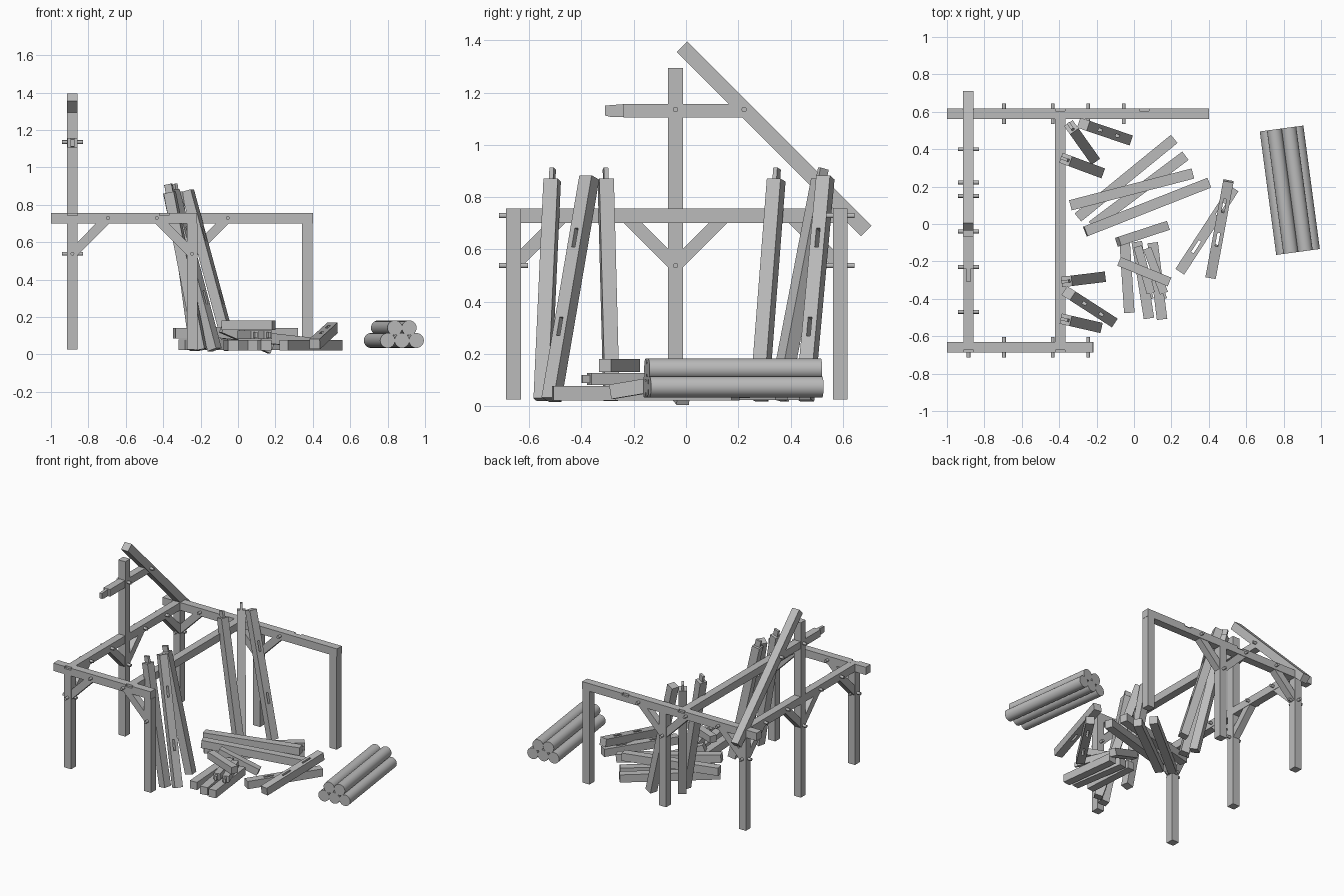
import bpy, bmesh
from mathutils import Vector, Matrix

if "Cube" in bpy.data.objects:
    bpy.data.objects.remove(bpy.data.objects["Cube"], do_unlink=True)

W = 0.056          # timber thickness
BEAM_Z = 0.729     # centre height of the main beams
PEG_Z = 0.538      # peg height on the posts
KNEE = 0.19        # reach of a knee brace
LEFT, MID, RIGHT = -0.885, -0.245, 0.37
FRONT, CENTRE, BACK = -0.66, -0.04, 0.59
TIE_X = -0.395

wood = bpy.data.materials.new("grey_wood")
wood.use_nodes = True
grey = (0.5, 0.5, 0.5, 1)
wood.diffuse_color = grey
wood.node_tree.nodes["Principled BSDF"].inputs["Base Color"].default_value = grey


def frame(a, b):
    """Matrix at the middle of a-b: z along the piece, x to the side, y upward."""
    a, b = Vector(a), Vector(b)
    d = (b - a).normalized()
    side = d.cross(Vector((0, 0, 1)))
    side = side.normalized() if side.length > 1e-3 else Vector((1, 0, 0))
    up = side.cross(d)
    m = Matrix((side, up, d)).transposed().to_4x4()
    m.translation = (a + b) / 2
    return m, (b - a).length


def add_box(bm, size, centre=(0, 0, 0)):
    m = Matrix.Translation(centre) @ Matrix.Diagonal((*size, 1))
    bmesh.ops.create_cube(bm, size=1, matrix=m)


def finish(name, bm, matrix):
    mesh = bpy.data.meshes.new(name)
    bm.to_mesh(mesh)
    bm.free()
    mesh.materials.append(wood)
    obj = bpy.data.objects.new(name, mesh)
    obj.matrix_world = matrix
    bpy.context.collection.objects.link(obj)
    return obj


def cut(obj, boxes):
    """Subtract boxes (size, centre), given in the piece's own frame."""
    bm = bmesh.new()
    for size, centre in boxes:
        add_box(bm, size, centre)
    cutter = finish("cutter", bm, obj.matrix_world.copy())
    cutter.hide_render = True
    mod = obj.modifiers.new("cut", 'BOOLEAN')
    mod.object, mod.solver = cutter, 'EXACT'
    bpy.context.view_layer.update()
    deps = bpy.context.evaluated_depsgraph_get()
    mesh = bpy.data.meshes.new_from_object(obj.evaluated_get(deps))
    obj.modifiers.clear()
    obj.data = mesh
    bpy.data.objects.remove(cutter, do_unlink=True)


def timber(name, a, b, w=W, tenon=0, slots=()):
    """Square timber from a to b, with a thin end tenon and through mortises."""
    m, length = frame(a, b)
    bm = bmesh.new()
    add_box(bm, (w, w, length))
    if tenon:
        add_box(bm, (w * 0.3, w * 0.7, tenon), (0, 0, (length + tenon) / 2))
    obj = finish(name, bm, m)
    if slots:
        cut(obj, [((0.015, 0.2, 0.075), (0, 0, (t - 0.5) * length)) for t in slots])
    return obj


def rod(name, a, b, r, sides):
    m, length = frame(a, b)
    bm = bmesh.new()
    bmesh.ops.create_cone(bm, cap_ends=True, segments=sides,
                          radius1=r, radius2=r, depth=length)
    for f in bm.faces:
        f.smooth = len(f.verts) == 4
    return finish(name, bm, m)


def peg(x, y, z, axis):
    d = Vector((0.055, 0, 0)) if axis == 'x' else Vector((0, 0.055, 0))
    c = Vector((x, y, z))
    rod("peg", c - d, c + d, 0.01, 12)


def knee(x, y, axis, sign):
    """Diagonal brace from post to beam, pegged at the beam."""
    step = Vector((sign, 0, 0)) if axis == 'x' else Vector((0, sign, 0))
    foot = Vector((x, y, PEG_Z))
    head = foot + step * KNEE + Vector((0, 0, BEAM_Z - PEG_Z))
    d = (head - foot).normalized() * 0.015
    timber("knee_brace", foot + d, head - d, 0.05)
    peg(*head, 'y' if axis == 'x' else 'x')


# Posts
for x, y in [(LEFT, FRONT), (LEFT, BACK), (MID, FRONT), (MID, BACK), (RIGHT, BACK)]:
    timber("post", (x, y, 0.025), (x, y, BEAM_Z - W / 2))
timber("king_post", (LEFT, CENTRE, 0.025), (LEFT, CENTRE, 1.293))

# Long beams with end tenons and pockets in the outer top edge
front_beam = timber("front_beam", (-1, FRONT, BEAM_Z), (-0.22, FRONT, BEAM_Z), tenon=0.033)
back_beam = timber("back_beam", (-1, BACK, BEAM_Z), (0.40, BACK, BEAM_Z), tenon=0.033)
pocket = (0.03, 0.03, 0.052)
cut(front_beam, [(pocket, (0.028, 0.028, x + 0.61)) for x in (LEFT, TIE_X)])
cut(back_beam, [(pocket, (-0.028, 0.028, x + 0.30)) for x in (TIE_X, 0.055)])

# Cross beams
for x in (LEFT, TIE_X):
    timber("cross_beam", (x, FRONT - 0.01, BEAM_Z), (x, BACK + 0.01, BEAM_Z), W - 0.001)

# Knee braces and post pegs
for y in (FRONT, BACK):
    knee(LEFT, y, 'x', 1)
    knee(MID, y, 'x', -1)
    knee(LEFT, y, 'y', 1 if y < 0 else -1)
    for x in (LEFT, MID):
        peg(x, y, PEG_Z, 'y')
    peg(LEFT, y, PEG_Z, 'x')
knee(MID, BACK, 'x', 1)
for s in (-1, 1):
    knee(LEFT, CENTRE, 'y', s)
peg(LEFT, CENTRE, PEG_Z, 'x')

# Roof tie with a slanted lap tongue, and rafter
TIE_Z = 1.131
timber("roof_tie", (LEFT, -0.24, TIE_Z), (LEFT, 0.225, TIE_Z), 0.052)
bm = bmesh.new()
profile = [(-0.31, 1.15), (-0.31, 1.112), (-0.285, 1.106), (-0.23, 1.106), (-0.23, 1.156)]
face = bm.faces.new([bm.verts.new((LEFT - 0.01, y, z)) for y, z in profile])
ext = bmesh.ops.extrude_face_region(bm, geom=[face])
bmesh.ops.translate(bm, vec=(0.02, 0, 0),
                    verts=[v for v in ext["geom"] if isinstance(v, bmesh.types.BMVert)])
bmesh.ops.recalc_face_normals(bm, faces=bm.faces[:])
finish("tie_tongue", bm, Matrix())
timber("rafter", (LEFT, 0.69, 0.67), (LEFT, -0.015, 1.375))
for y in (CENTRE, 0.222):
    peg(LEFT, y, TIE_Z + 0.004, 'x')

# Leaning timbers: tenoned posts and mortised beams
for foot, head in [((-0.20, -0.55), (-0.365, -0.512)), ((-0.18, -0.285), (-0.36, -0.307)),
                   ((-0.19, 0.28), (-0.365, 0.345)), ((-0.22, 0.355), (-0.335, 0.517))]:
    timber("leaning_post", (*foot, 0.025), (*head, 0.865), tenon=0.045)
for foot, head in [((-0.125, -0.515), (-0.35, -0.37)), ((-0.04, 0.455), (-0.27, 0.533))]:
    timber("leaning_beam", (*foot, 0.025), (*head, 0.875), slots=(0.32, 0.72))

# Stacked long timbers
timber("stack_timber", (-0.30, 0.035, 0.052), (0.215, 0.455, 0.052))
timber("stack_timber", (-0.225, -0.01, 0.052), (0.275, 0.365, 0.052))
timber("stack_timber", (-0.34, 0.10, 0.112), (0.315, 0.27, 0.112))
timber("stack_timber", (-0.26, -0.04, 0.132), (0.40, 0.22, 0.06))

# Short timber pile
for a, b in [((-0.05, -0.09), (-0.025, -0.475)), ((0.015, -0.095), (0.08, -0.505)),
             ((0.10, -0.10), (0.15, -0.51))]:
    timber("short_timber", (*a, 0.05), (*b, 0.05))
timber("short_timber", (-0.08, -0.20, 0.155), (0.19, -0.31, 0.155), 0.05)
timber("short_timber", (-0.085, -0.095, 0.14), (0.175, -0.01, 0.028), 0.05)
for a, b in [((0.02, -0.12), (0.09, -0.37)), ((0.07, -0.13), (0.16, -0.37))]:
    timber("loose_brace", (*a, 0.104), (*b, 0.104), 0.045, tenon=0.03)

# Mortised beams lying crossed
timber("lying_beam", (0.245, -0.255, 0.05), (0.535, 0.19, 0.05), slots=(0.3, 0.75))
timber("lying_beam", (0.41, -0.285, 0.055), (0.505, 0.23, 0.142), slots=(0.4, 0.75))

# Log pile
log_dir = Vector((-0.088, 0.66, 0))
across = Vector((0.077, 0.0105, 0))
first = Vector((0.80, -0.16, 0.074))
for row, count in enumerate((3, 2)):
    for i in range(count):
        start = first + across * (i + row / 2) + Vector((0, 0, 0.068 * row))
        rod("log", start, start + log_dir, 0.04, 32)
